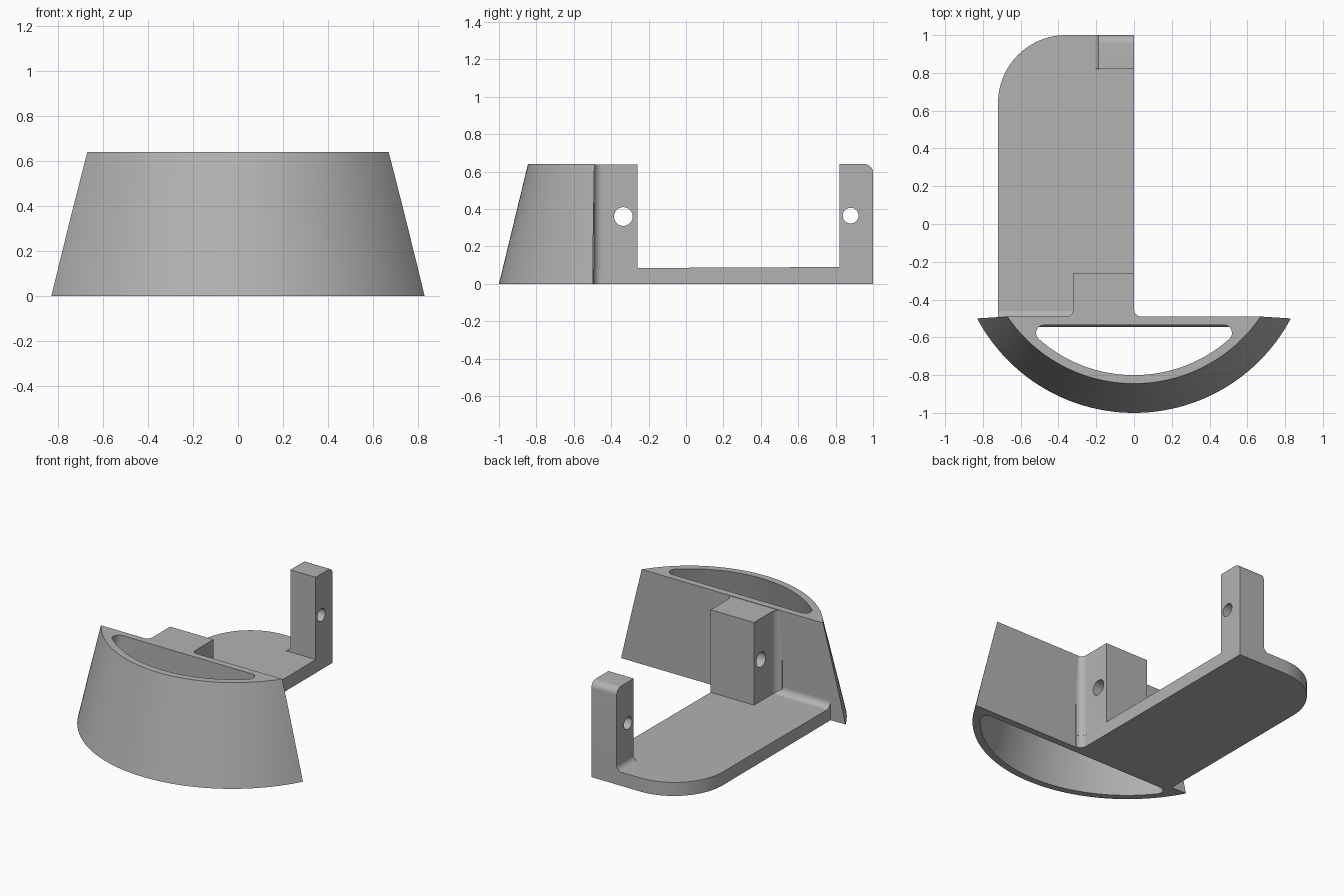
import bpy, bmesh
from math import pi, cos, sin, sqrt, atan2
from mathutils import Vector

if "Cube" in bpy.data.objects:
    bpy.data.objects.remove(bpy.data.objects["Cube"], do_unlink=True)

grey = bpy.data.materials.new("light_grey")
grey.use_nodes = True
grey.diffuse_color = (0.45, 0.45, 0.45, 1)
grey.node_tree.nodes["Principled BSDF"].inputs["Base Color"].default_value = (0.45, 0.45, 0.45, 1)

TOP, PLATE, FILLET = 0.64, 0.086, 0.045


def arc(cx, cy, r, a0, a1, n=10):
    return [(cx + r * cos(a0 + (a1 - a0) * i / n), cy + r * sin(a0 + (a1 - a0) * i / n))
            for i in range(n + 1)]


def loft(name, rings):
    """Closed solid through rings of matching points."""
    bm = bmesh.new()
    loops = [[bm.verts.new(p) for p in ring] for ring in rings]
    n = len(loops[0])
    for a, b in zip(loops, loops[1:]):
        for i in range(n):
            j = (i + 1) % n
            bm.faces.new((a[i], a[j], b[j], b[i]))
    bm.faces.new(loops[0][::-1])
    bm.faces.new(loops[-1])
    bmesh.ops.recalc_face_normals(bm, faces=bm.faces)
    mesh = bpy.data.meshes.new(name)
    bm.to_mesh(mesh)
    bm.free()
    mesh.materials.append(grey)
    ob = bpy.data.objects.new(name, mesh)
    bpy.context.collection.objects.link(ob)
    return ob


def prism(name, outline, axis, lo, hi):
    """Outline extruded along x (outline is y,z) or z (outline is x,y)."""
    place = (lambda p, t: (t, *p)) if axis == "x" else (lambda p, t: (*p, t))
    return loft(name, [[place(p, t) for p in outline] for t in (lo, hi)])


def cut(ob, cutter):
    cutter.hide_render = True
    mod = ob.modifiers.new("cut", "BOOLEAN")
    mod.operation, mod.solver, mod.object = "DIFFERENCE", "EXACT", cutter
    bpy.context.view_layer.objects.active = ob
    bpy.ops.object.modifier_apply(modifier=mod.name)
    bpy.data.objects.remove(cutter, do_unlink=True)


def bore(ob, y, z, r):
    cut(ob, prism("bore", arc(y, z, r, 0, 2 * pi * 47 / 48, 47), "x", -0.5, 0.2))


# Conical front shell, flat at the back
def level(z):
    t = z / TOP
    return 0.939 - 0.129 * t, -0.061 + 0.026 * t, -0.50 + 0.01 * t  # radius, centre, back


def shell_ring(z):
    r, c, back = level(z)
    a = atan2(back - c, sqrt(r * r - (back - c) ** 2))
    return [(x, y, z) for x, y in arc(0, c, r, -pi - a, a, 80)]


def pocket_ring(z):
    r, c, back = level(z)
    r, back, f = r - 0.045, back - 0.045, 0.042
    fx = sqrt((r - f) ** 2 - (back - f - c) ** 2)
    a = atan2(back - f - c, fx)
    pts = arc(-fx, back - f, f, pi / 2, pi - a, 12)
    pts += arc(0, c, r, -pi - a, a, 80)[1:-1]
    pts += arc(fx, back - f, f, a, pi / 2, 12)
    return [(x, y, z) for x, y in pts]


shell = loft("front_shell", [shell_ring(TOP * i / 10) for i in range(11)])
cut(shell, loft("pocket", [pocket_ring(z) for z in (-0.05, TOP + 0.05)]))

# Base plate with one large rounded corner and a blend into the shell
plate = prism("base_plate",
              [(-0.72, -0.50)] + arc(-0.36, 0.64, 0.36, pi, pi / 2, 32) + [(0, 1)]
              + arc(FILLET, -0.495 + FILLET, FILLET, pi, 1.5 * pi) + [(FILLET, -0.50)],
              "z", 0, PLATE)
for v in plate.data.vertices:
    if v.co.z > 0.01:
        v.co.z += 0.005 * v.co.y

# Block behind the shell, blended on both sides
block = prism("front_block",
              [(-0.32 - FILLET, -0.50)]
              + arc(-0.32 - FILLET, -0.493 + FILLET, FILLET, -pi / 2, 0)
              + [(-0.32, -0.26), (0, -0.26)]
              + arc(FILLET, -0.493 + FILLET, FILLET, pi, 1.5 * pi) + [(FILLET, -0.50)],
              "z", 0.08, TOP - 0.003)
bore(block, -0.335, 0.36, 0.05)

# Rear post with a rounded top back edge
post = prism("rear_post",
             [(0.82, 0.085), (0.82, TOP)] + arc(0.955, TOP - 0.045, 0.045, pi / 2, 0)
             + [(1, 0.085)], "x", -0.187, 0)
bore(post, 0.88, 0.365, 0.042)


# Concave blends from the plate up to the shell and the post
def blend(u, v, r, side):
    a = 1.5 * pi
    return [(u, v)] + arc(u + side * r, v + r, r, a, a - side * pi / 2)


shell_blend = prism("shell_blend", blend(-0.498, PLATE - 0.003, FILLET, 1), "x", -0.72, -0.32)
profile = blend(-0.187, PLATE + 0.004, 0.04, -1)
post_blend = loft("post_blend", [[(x, y, z) for x, z in profile] for y in (0.82, 1)])

# Smooth curved faces, crisp edges
for ob in (shell, plate, block, post, shell_blend, post_blend):
    bpy.ops.object.select_all(action="DESELECT")
    ob.select_set(True)
    bpy.context.view_layer.objects.active = ob
    bpy.ops.object.shade_smooth_by_angle(angle=0.5)
